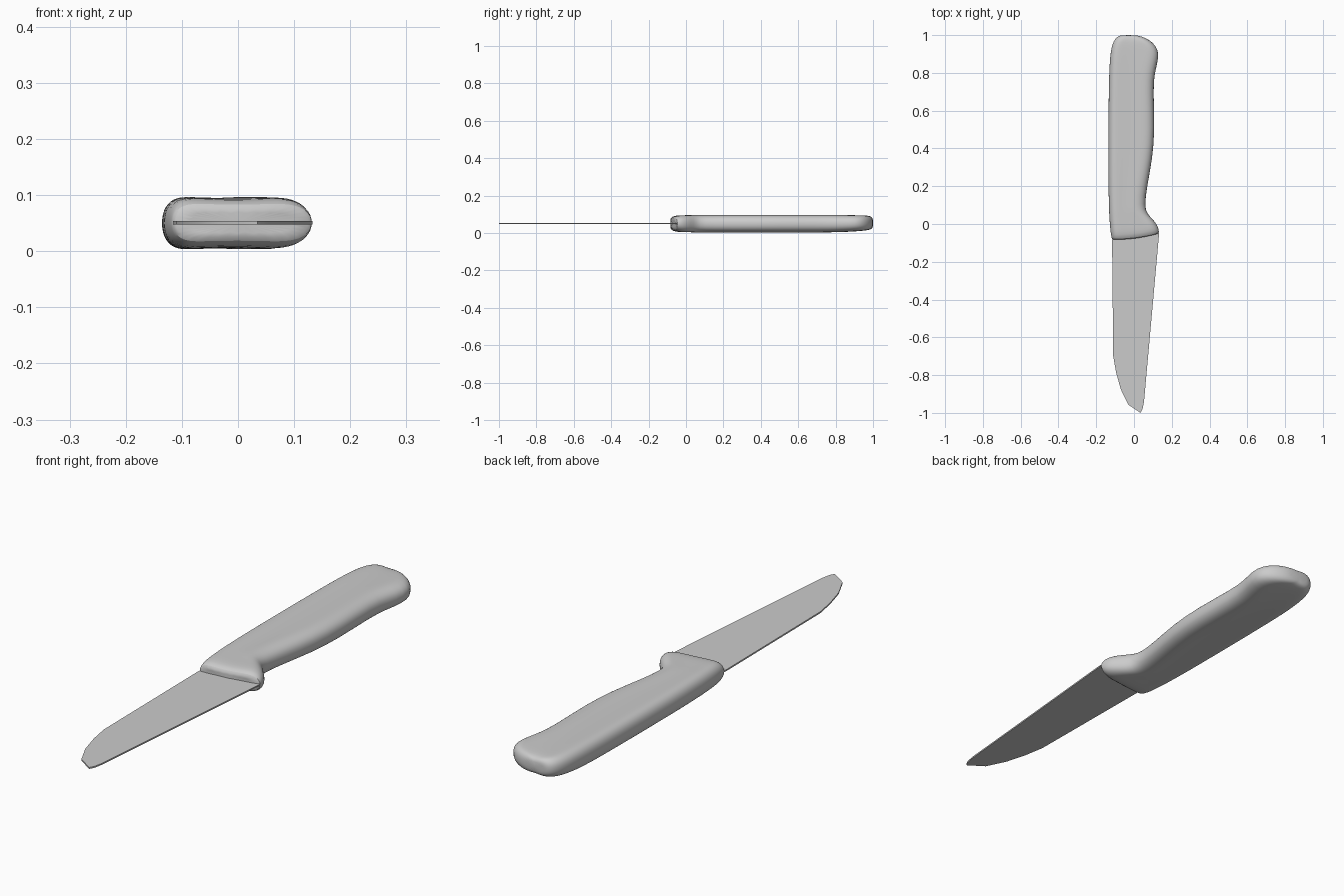
import bpy, bmesh
from math import sin, cos, pi, radians

if "Cube" in bpy.data.objects:
    bpy.data.objects.remove(bpy.data.objects["Cube"])


def make_object(name, bm, levels=0):
    bmesh.ops.recalc_face_normals(bm, faces=bm.faces)
    mesh = bpy.data.meshes.new(name)
    bm.to_mesh(mesh)
    bm.free()
    obj = bpy.data.objects.new(name, mesh)
    bpy.context.collection.objects.link(obj)
    if levels:
        mod = obj.modifiers.new("smooth", 'SUBSURF')
        mod.levels = mod.render_levels = levels
    bpy.ops.object.select_all(action='DESELECT')
    obj.select_set(True)
    bpy.context.view_layer.objects.active = obj
    bpy.ops.object.shade_smooth_by_angle(angle=radians(40))
    return obj


def section(yl, xl, yr, xr, zb, zt):
    """Flat-sided cross-section with rounded ends and a slightly hollow middle."""
    w, zc, h = xr - xl, (zb + zt) / 2, (zt - zb) / 2
    rl, rr = min(0.042, 0.4 * w), min(0.06, 0.4 * w)
    power, n = 2 / 2.3, 5
    upper = []
    for i in range(n + 1):
        a = i / n * pi / 2
        upper.append((xl + rl * (1 - cos(a) ** power), h * sin(a) ** power))
    for i in range(1, 4):
        t = i / 4
        upper.append((xl + rl + t * (w - rl - rr), h * (1 - 0.05 * sin(t * pi))))
    for i in range(n + 1):
        a = (1 - i / n) * pi / 2
        upper.append((xr - rr * (1 - abs(cos(a)) ** power), h * sin(a) ** power))
    loop = upper + [(x, -z) for x, z in reversed(upper[1:-1])]
    return [(x, yl + (yr - yl) * ((x - xl) / w) ** 2, zc + z) for x, z in loop]


# Handle: left y, left x, right y, right x, bottom z, top z
stations = [
    (-0.086, -0.112, -0.055, 0.127, 0.032, 0.070),
    (-0.080, -0.117, -0.048, 0.133, 0.016, 0.086),
    (-0.060, -0.122, -0.030, 0.132, 0.007, 0.094),
    (-0.020, -0.127, -0.005, 0.124, 0.004, 0.096),
    (0.025, -0.130, 0.025, 0.100, 0.004, 0.096),
    (0.060, -0.132, 0.055, 0.070, 0.003, 0.097),
    (0.100, -0.133, 0.095, 0.056, 0.003, 0.097),
    (0.200, -0.136, 0.200, 0.070, 0.003, 0.097),
    (0.350, -0.136, 0.350, 0.099, 0.003, 0.097),
    (0.500, -0.136, 0.500, 0.111, 0.003, 0.097),
    (0.720, -0.134, 0.720, 0.102, 0.003, 0.097),
    (0.820, -0.131, 0.800, 0.110, 0.004, 0.097),
    (0.900, -0.126, 0.880, 0.132, 0.008, 0.096),
    (0.950, -0.116, 0.925, 0.127, 0.012, 0.095),
    (0.980, -0.101, 0.962, 0.100, 0.016, 0.093),
    (0.994, -0.085, 0.986, 0.060, 0.022, 0.087),
    (1.000, -0.068, 1.000, 0.020, 0.034, 0.075),
]
bm = bmesh.new()
rings = [[bm.verts.new(p) for p in section(*s)] for s in stations]
for a, b in zip(rings, rings[1:]):
    for i in range(len(a)):
        j = (i + 1) % len(a)
        bm.faces.new((a[i], a[j], b[j], b[i]))
bm.faces.new(rings[0])
bm.faces.new(rings[-1])
make_object("handle", bm, levels=1)

# Blade: flat outline with its root set into the handle
outline = [(-0.113, -0.06), (-0.116, -0.09), (-0.110, -0.70), (-0.095, -0.785),
           (-0.070, -0.875), (-0.030, -0.957), (0.035, -1.0), (0.045, -0.98),
           (0.053, -0.94), (0.133, -0.05), (0.10, -0.03)]
bm = bmesh.new()
face = bm.faces.new([bm.verts.new((x, y, 0.048)) for x, y in outline])
solid = bmesh.ops.extrude_face_region(bm, geom=[face])
top = [v for v in solid["geom"] if isinstance(v, bmesh.types.BMVert)]
bmesh.ops.translate(bm, verts=top, vec=(0, 0, 0.006))
make_object("blade", bm)
